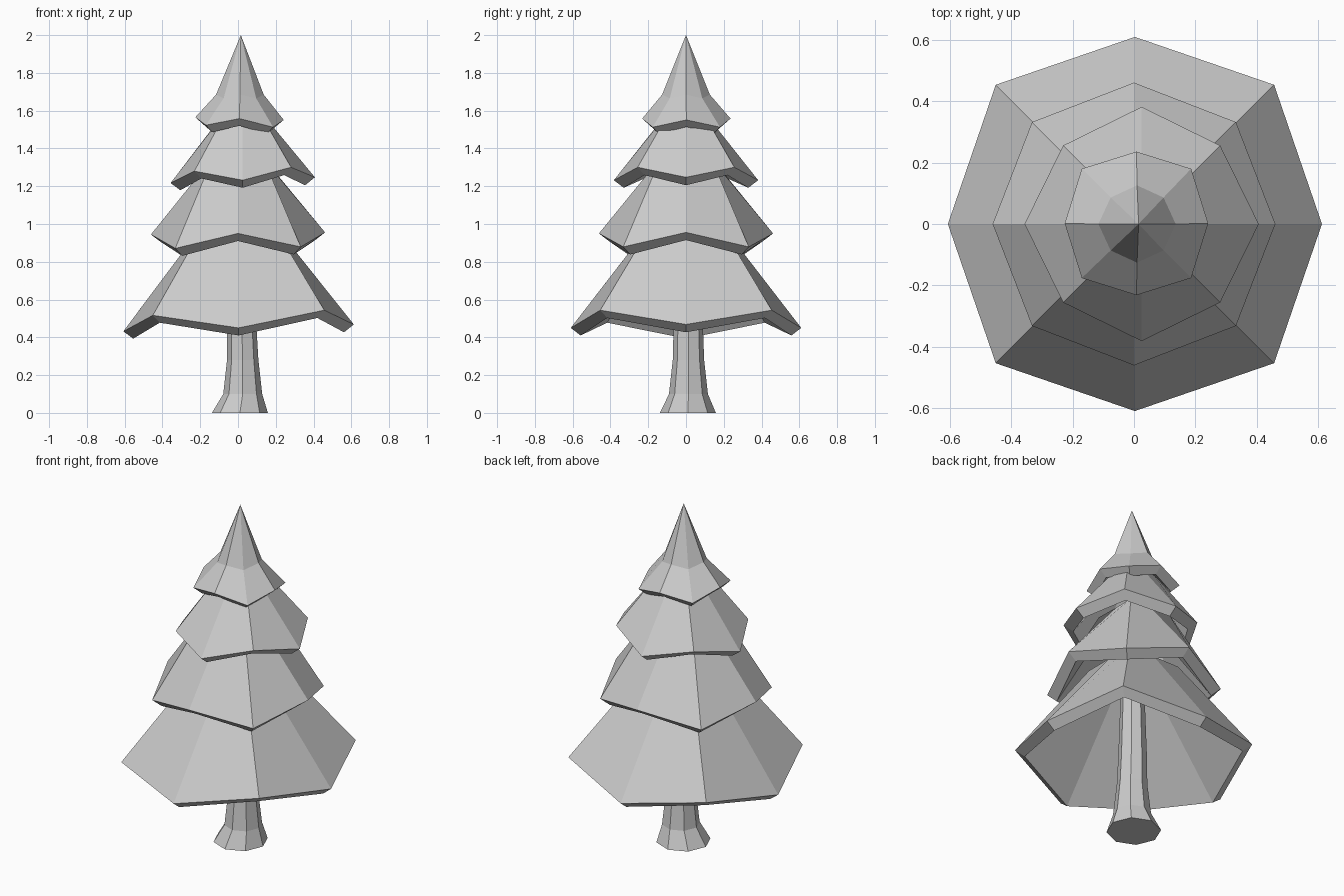
import bpy, bmesh
from math import cos, sin, pi

if "Cube" in bpy.data.objects:
    bpy.data.objects.remove(bpy.data.objects["Cube"])

N = 8


def ring(cx, cy, r_axis, r_diag, z_axis, z_diag, tilt=0.0):
    """Eight-sided ring whose axis and diagonal corners differ in radius and height."""
    pts = []
    for i in range(N):
        a = 2 * pi * i / N
        r, z = (r_diag, z_diag) if i % 2 else (r_axis, z_axis)
        pts.append((cx + r * cos(a), cy + r * sin(a), z + tilt * r * cos(a)))
    return pts


def skin(name, rings, loop=False, cap=False):
    """Skin rings in order; a one-point ring makes a tip."""
    bm = bmesh.new()
    rows = [[bm.verts.new(p) for p in r] for r in rings]
    pairs = list(zip(rows, rows[1:]))
    if loop:
        pairs.append((rows[-1], rows[0]))
    for a, b in pairs:
        for i in range(N):
            j = (i + 1) % N
            if len(b) == 1:
                bm.faces.new((a[i], a[j], b[0]))
            elif len(a) == 1:
                bm.faces.new((a[0], b[j], b[i]))
            else:
                bm.faces.new((a[i], a[j], b[j], b[i]))
    if cap:
        bm.faces.new(rows[0][::-1])
        bm.faces.new(rows[-1])
    bmesh.ops.recalc_face_normals(bm, faces=bm.faces)
    me = bpy.data.meshes.new(name)
    bm.to_mesh(me)
    bm.free()
    ob = bpy.data.objects.new(name, me)
    bpy.context.collection.objects.link(ob)
    return ob


# Flared trunk
skin("trunk", [ring(0.01, 0.01, 0.148, 0.148, 0, 0),
               ring(0.025, 0.013, 0.103, 0.103, 0.10, 0.10),
               ring(0.025, 0.013, 0.083, 0.083, 0.28, 0.28),
               ring(0.02, 0.012, 0.078, 0.078, 0.45, 0.45),
               ring(0.01, 0.0, 0.06, 0.06, 1.0, 1.0)], cap=True)

# Hollow branch tiers: centre x, rim radii, rim heights, tilt, top radii, top height
tiers = [
    ("branches_bottom", 0.003, 0.61, 0.642, 0.45, 0.53, 0.03, 0.17, 0.24, 1.02),
    ("branches_lower", 0.0, 0.461, 0.470, 0.95, 0.875, 0.012, 0.13, 0.19, 1.35),
    ("branches_upper", 0.025, 0.382, 0.362, 1.232, 1.29, 0.04, 0.09, 0.12, 1.60),
]
T = 0.052   # lip inset
D = 0.04    # lip drop
for name, cx, ra, rd, za, zd, tilt, ta, td, tz in tiers:
    skin(name, [ring(cx, 0, ra, rd, za, zd, tilt),
                ring(cx, 0, ta, td, tz, tz),
                ring(cx, 0, ta - T, td - T, tz - D, tz - D),
                ring(cx, 0, ra - T, rd - T, za - D, zd - D, tilt)], loop=True)

# Pointed crown
skin("crown", [[(0.015, 0, 2.0)],
               ring(0.01, 0, 0.126, 0.122, 1.685, 1.665),
               ring(0.008, 0.002, 0.234, 0.252, 1.558, 1.518, -0.03),
               ring(0.008, 0.002, 0.19, 0.205, 1.52, 1.482, -0.03),
               ring(0.01, 0, 0.085, 0.08, 1.645, 1.625),
               [(0.015, 0, 1.85)]])
